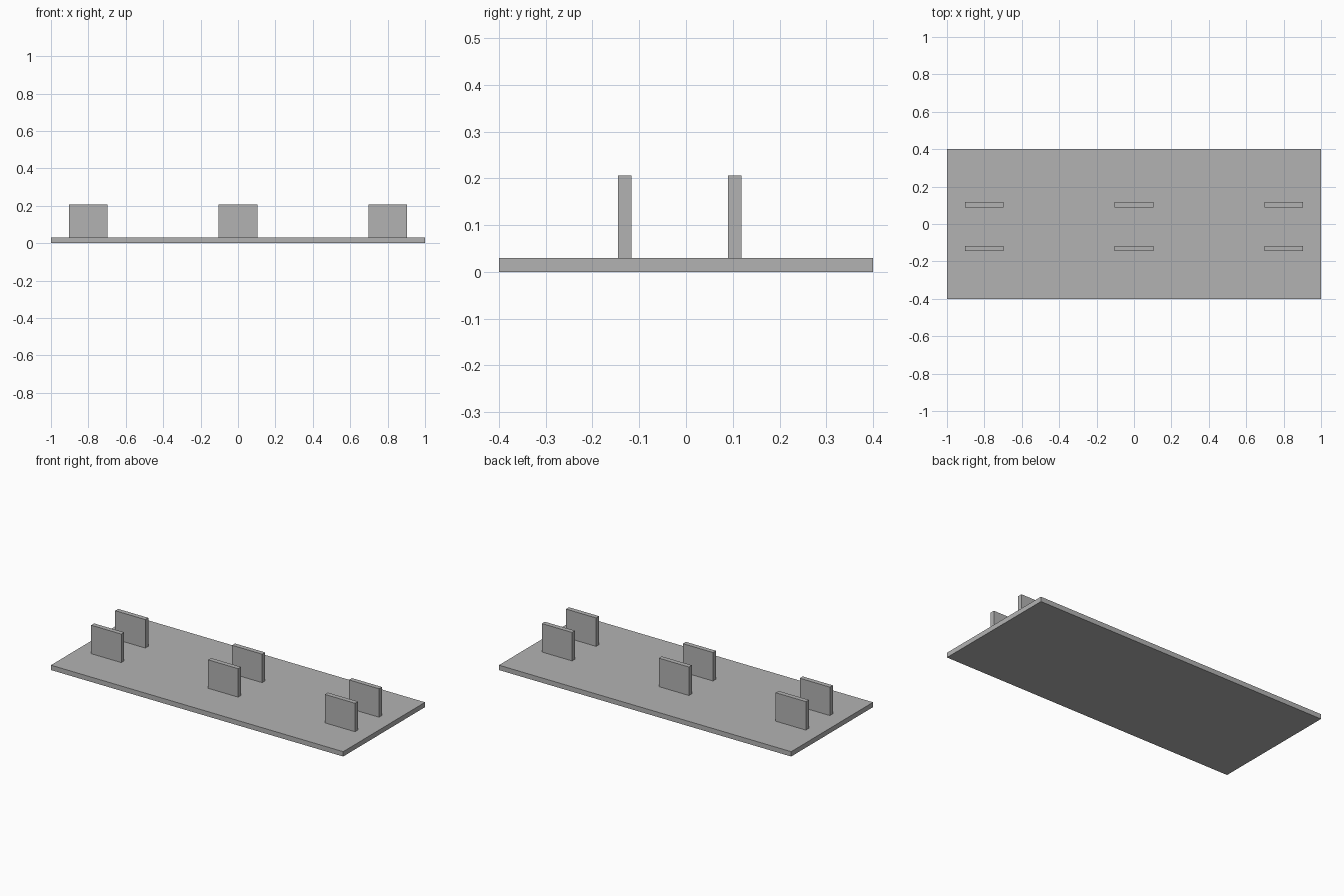
import bpy

# Remove the default object
cube = bpy.data.objects.get("Cube")
if cube:
    bpy.data.objects.remove(cube, do_unlink=True)

# Single plain grey
grey = bpy.data.materials.new("plain_grey")
grey.use_nodes = True
colour = (0.45, 0.45, 0.45, 1.0)
grey.diffuse_color = colour
grey.node_tree.nodes["Principled BSDF"].inputs["Base Color"].default_value = colour


def box(name, centre, size):
    """Flat-sided block with its real dimensions baked into the mesh."""
    bpy.ops.mesh.primitive_cube_add(size=1, location=centre)
    block = bpy.context.object
    block.name = name
    block.data.name = name
    block.scale = size
    bpy.ops.object.transform_apply(location=False, rotation=False, scale=True)
    block.data.materials.append(grey)
    return block


BASE_HEIGHT = 0.03
TOP = 0.206
TAB_WIDTH = 0.206
TAB_THICKNESS = 0.029

# Base plate
box("base_plate", (0, 0, BASE_HEIGHT / 2), (2, 0.8, BASE_HEIGHT))

# Three pairs of upright tabs
for side, x in (("right", -0.8), ("middle", 0), ("left", 0.8)):
    for row, y in (("front", -0.131), ("back", 0.104)):
        box(f"{side}_{row}_tab",
            (x, y, (BASE_HEIGHT + TOP) / 2),
            (TAB_WIDTH, TAB_THICKNESS, TOP - BASE_HEIGHT))
